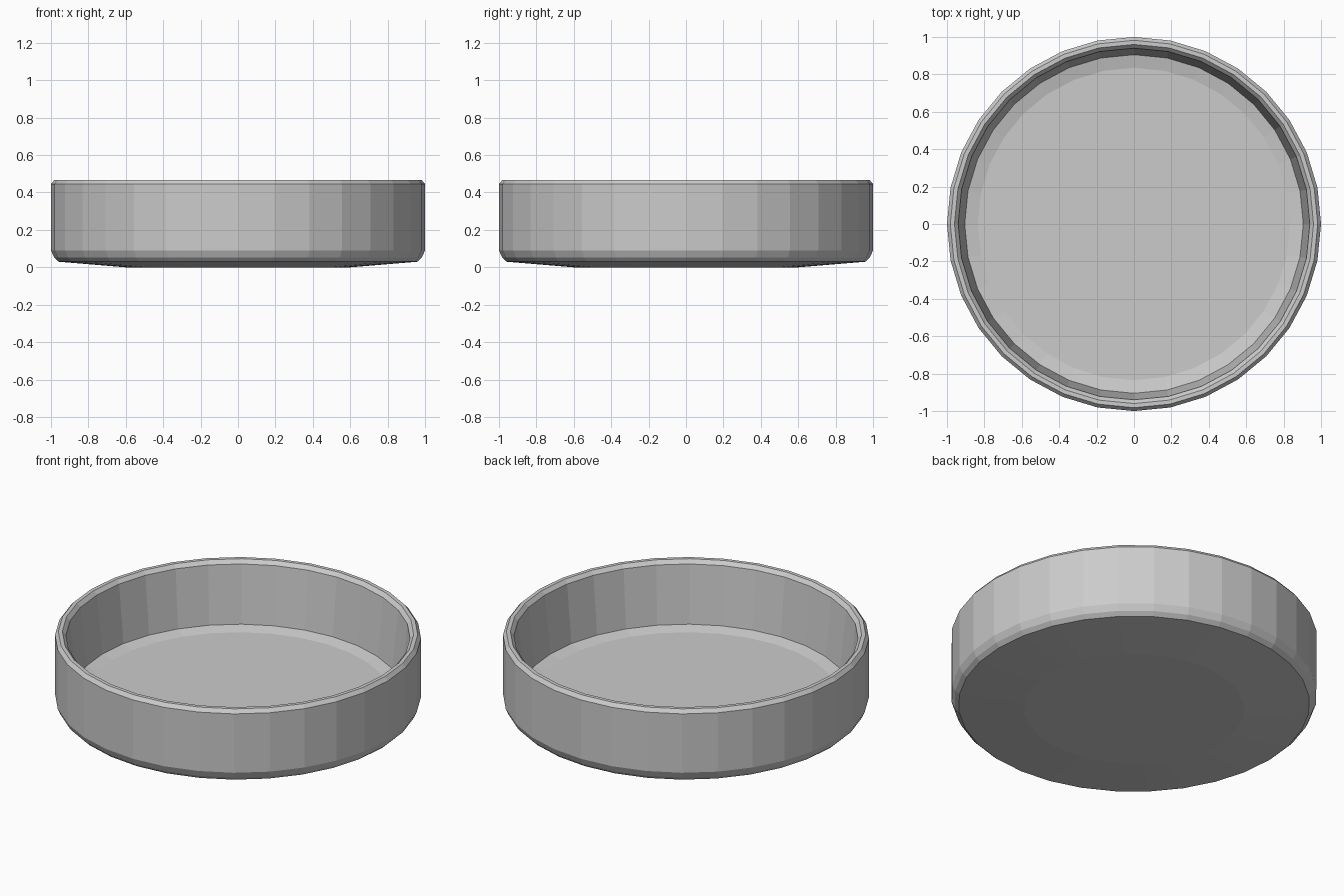
import bpy, bmesh
from math import sin, cos, pi

if "Cube" in bpy.data.objects:
    bpy.data.objects.remove(bpy.data.objects["Cube"])

SEGMENTS = 32

# Cross-section (radius, height): underside, outer wall, bevelled rim, inner wall, floor
profile = [(0, 0), (0.60, 0), (0.96, 0.03), (0.983, 0.052), (1.0, 0.09),
           (1.0, 0.445), (0.982, 0.467), (0.96, 0.467), (0.94, 0.445),
           (0.905, 0.098), (0.835, 0.082), (0, 0.082)]


def lathe(name, points, segments):
    bm = bmesh.new()
    rings = []
    for r, z in points:
        count = segments if r > 0 else 1
        rings.append([bm.verts.new((r * cos(2 * pi * i / segments),
                                    r * sin(2 * pi * i / segments), z))
                      for i in range(count)])
    for a, b in zip(rings, rings[1:]):
        for i in range(segments):
            j = (i + 1) % segments
            corners = [a[i % len(a)], a[j % len(a)], b[j % len(b)], b[i % len(b)]]
            bm.faces.new(list(dict.fromkeys(corners)))
    bmesh.ops.recalc_face_normals(bm, faces=bm.faces)
    mesh = bpy.data.meshes.new(name)
    bm.to_mesh(mesh)
    bm.free()
    obj = bpy.data.objects.new(name, mesh)
    bpy.context.collection.objects.link(obj)
    return obj


# Shallow round dish with flat facets
lathe("round_dish", profile, SEGMENTS)
